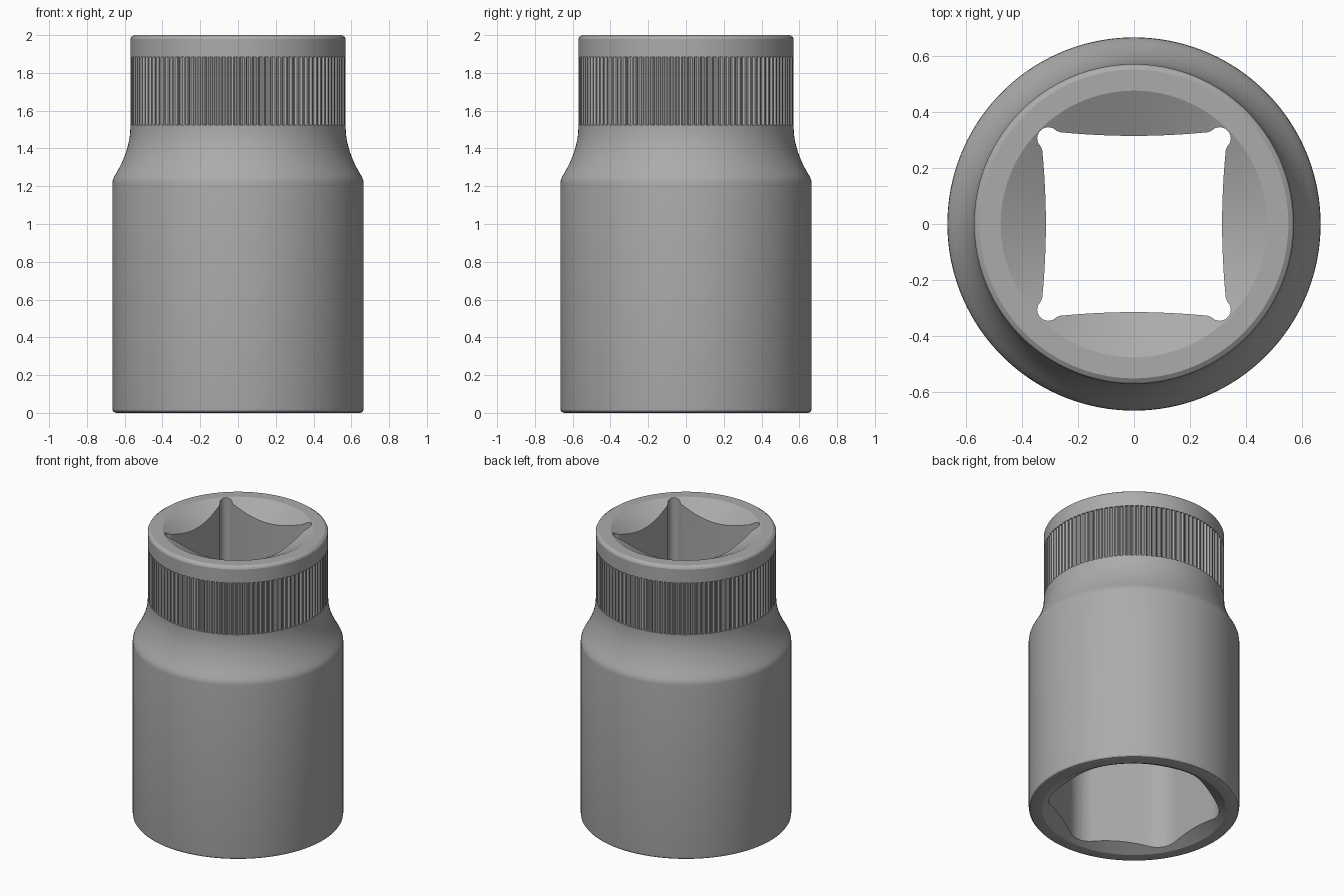
import bpy, bmesh
from math import sin, cos, pi, radians, sqrt

if "Cube" in bpy.data.objects:
    bpy.data.objects.remove(bpy.data.objects["Cube"])

TEETH = 108
SEG = TEETH * 4


def to_object(bm, name):
    bmesh.ops.recalc_face_normals(bm, faces=bm.faces)
    mesh = bpy.data.meshes.new(name)
    bm.to_mesh(mesh)
    bm.free()
    ob = bpy.data.objects.new(name, mesh)
    bpy.context.collection.objects.link(ob)
    return ob


def lathe(profile, name):
    """Revolve (radius, z, groove depth); the first and last rings are capped."""
    bm = bmesh.new()
    rings = []
    for r, z, depth in profile:
        rings.append([])
        for i in range(SEG):
            rr = r - (depth if i % 4 in (2, 3) else 0)
            a = 2 * pi * i / SEG
            rings[-1].append(bm.verts.new((rr * cos(a), rr * sin(a), z)))
    for a, b in zip(rings, rings[1:]):
        for i in range(SEG):
            j = (i + 1) % SEG
            bm.faces.new((a[i], a[j], b[j], b[i]))
    bm.faces.new(rings[0])
    bm.faces.new(rings[-1])
    return to_object(bm, name)


def prism(outline, z0, z1, name):
    bm = bmesh.new()
    lo = [bm.verts.new((x, y, z0)) for x, y in outline]
    hi = [bm.verts.new((x, y, z1)) for x, y in outline]
    bm.faces.new(lo)
    bm.faces.new(hi)
    for i in range(len(lo)):
        j = (i + 1) % len(lo)
        bm.faces.new((lo[i], lo[j], hi[j], hi[i]))
    ob = to_object(bm, name)
    ob.hide_render = True
    return ob


def repeat(points, count):
    out = []
    for k in range(count):
        c, s = cos(2 * pi * k / count), sin(2 * pi * k / count)
        out += [(x * c - y * s, x * s + y * c) for x, y in points]
    return out


# Outer body: bottom countersink, rounded foot, shoulder, knurled band, top chamfer
profile = [(0.48, 0.055, 0), (0.58, 0, 0), (0.645, 0, 0), (0.657, 0.004, 0),
           (0.663, 0.012, 0), (0.665, 0.025, 0), (0.665, 1.215, 0),
           (0.663, 1.232, 0), (0.656, 1.25, 0)]
for i in range(1, 11):                      # concave shoulder sweep
    t = i / 10
    profile.append((0.57 + 0.086 * (1 - t) ** 1.9, 1.25 + 0.26 * t, 0))
profile += [(0.57, 1.525, 0), (0.57, 1.525, 0.011), (0.57, 1.885, 0.011),
            (0.57, 1.885, 0), (0.57, 1.98, 0), (0.565, 1.99, 0), (0.55, 2.0, 0),
            (0.475, 2.0, 0), (0.305, 1.915, 0)]
body = lathe(profile, "socket_body")

# Hexagonal nut recess with rounded corners, one corner on +y
apothem, fillet = 0.495, 0.18
centre = (apothem - fillet) * 2 / sqrt(3)
corner = [(fillet * cos(radians(60 + 6 * i)),
           centre + fillet * sin(radians(60 + 6 * i))) for i in range(11)]
hex_cutter = prism(repeat(corner, 6), -0.1, 1.15, "hex_cutter")

# Square drive hole: slightly bulging walls and round corner reliefs
wall = []
for i in range(13):
    y = -0.262 + 0.524 * i / 12
    wall.append((0.314 + 0.013 * (y / 0.262) ** 2, y))
relief = [(0.331, 0.274)]
relief += [(0.305 + 0.04 * cos(radians(a)), 0.305 + 0.04 * sin(radians(a)))
           for a in range(-25, 116, 14)]
relief += [(0.274, 0.331)]
square_cutter = prism(repeat(wall + relief, 4), 1.05, 2.1, "square_cutter")

# Cut both recesses and bake the result
for cutter in (hex_cutter, square_cutter):
    mod = body.modifiers.new(cutter.name, 'BOOLEAN')
    mod.operation = 'DIFFERENCE'
    mod.solver = 'EXACT'
    mod.object = cutter
bpy.context.view_layer.update()
graph = bpy.context.evaluated_depsgraph_get()
baked = bpy.data.meshes.new_from_object(body.evaluated_get(graph))
body.modifiers.clear()
body.data = baked
for cutter in (hex_cutter, square_cutter):
    bpy.data.objects.remove(cutter)

# Dark steel
steel = bpy.data.materials.new("dark_steel")
steel.diffuse_color = (0.41, 0.41, 0.41, 1)
steel.use_nodes = True
steel.node_tree.nodes["Principled BSDF"].inputs["Base Color"].default_value = steel.diffuse_color
body.data.materials.clear()
body.data.materials.append(steel)

bpy.context.view_layer.objects.active = body
body.select_set(True)
bpy.ops.object.shade_smooth_by_angle(angle=radians(25))
